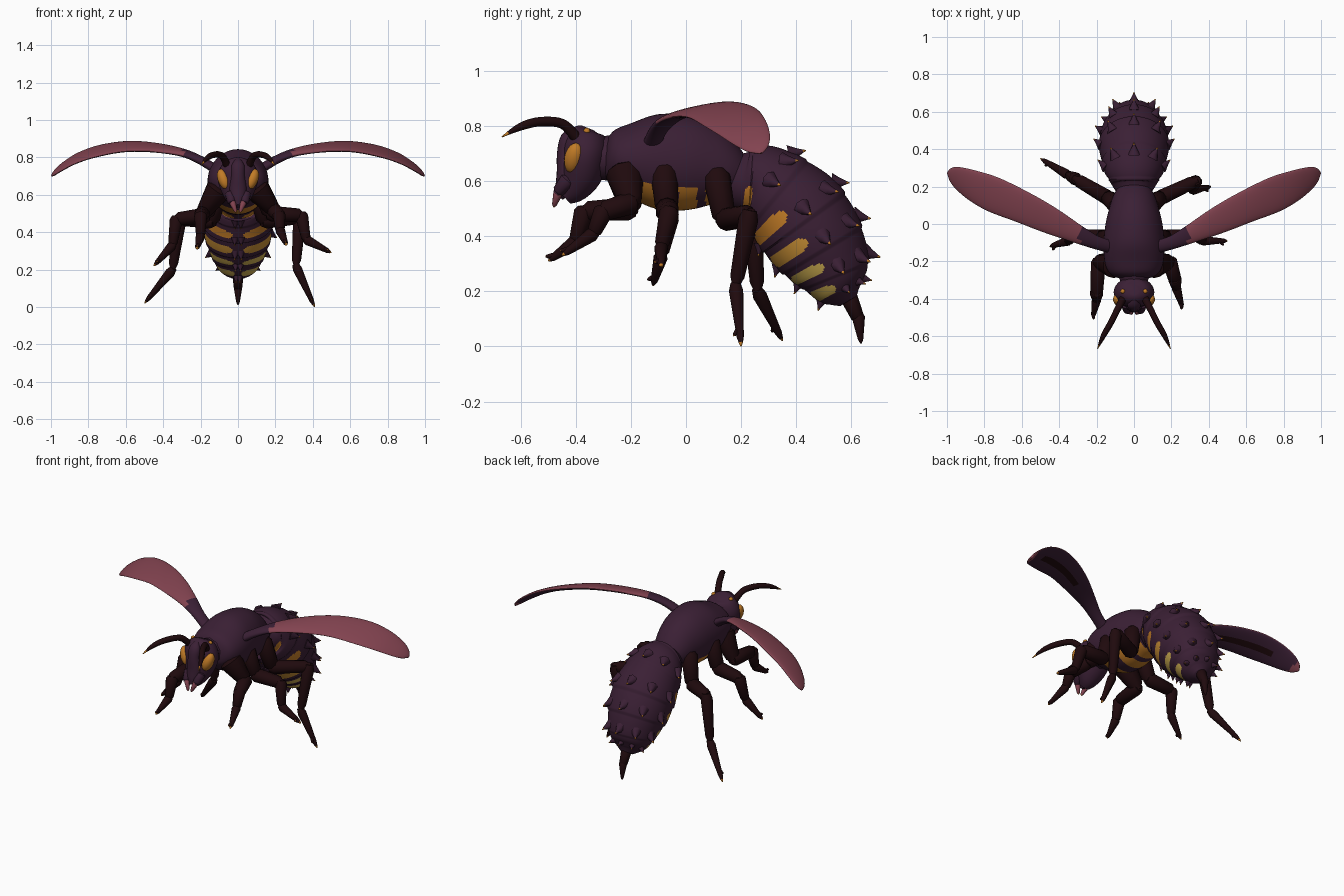
import bpy, bmesh, math
from mathutils import Vector, Matrix

cube = bpy.data.objects.get("Cube")
if cube:
    bpy.data.objects.remove(cube, do_unlink=True)


def material(name, rgb):
    m = bpy.data.materials.new(name)
    m.use_nodes = True
    color = (*rgb, 1)
    m.diffuse_color = color
    m.node_tree.nodes["Principled BSDF"].inputs["Base Color"].default_value = color
    return m


PLUM = material("plum shell", (0.043, 0.014, 0.035))
DARK = material("dark limb", (0.014, 0.003, 0.004))
AMBER = material("amber", (0.54, 0.2, 0.02))
GOLD = material("gold", (0.57, 0.27, 0.035))
YELLOW = material("olive yellow", (0.6, 0.41, 0.08))
ROSE = material("rose wing", (0.225, 0.056, 0.08))
X, Y = Vector((1, 0, 0)), Vector((0, 1, 0))


def smooth(st, n):
    """Catmull-Rom interpolation of stations, n steps per interval."""
    st = [Vector(s) for s in st]
    out = []
    for k in range(len(st) - 1):
        p0, p1, p2, p3 = st[max(k - 1, 0)], st[k], st[k + 1], st[min(k + 2, len(st) - 1)]
        for m in range(n):
            t = m / n
            out.append(p1 + (p2 - p0) * (t / 2) + (p0 * 2 - p1 * 5 + p2 * 4 - p3) * (t * t / 2)
                       + (p1 * 3 - p0 - p2 * 3 + p3) * (t ** 3 / 2))
    return out + [st[-1]]


def frame(st, i, side=None):
    c = Vector(st[i][:3])
    t = (Vector(st[min(i + 1, len(st) - 1)][:3]) - Vector(st[max(i - 1, 0)][:3])).normalized()
    if side is None:
        side = Y if abs(t.x) > 0.8 else X
    s = (side - t * t.dot(side)).normalized()
    return c, s, s.cross(t), t


def loft(bm, st, sides=8, side=None, rule=None):
    """Skin elliptical rings (x, y, z, half width, half height)."""
    rings = []
    for i, v in enumerate(st):
        c, s, up, t = frame(st, i, side)
        a, b = max(v[3], 0.002), max(v[4], 0.002)
        angs = [2 * math.pi * j / sides for j in range(sides)]
        rings.append([bm.verts.new(c + s * a * math.sin(q) - up * b * math.cos(q)) for q in angs])
    faces = [(bm.faces.new(rings[0]), 0, 0), (bm.faces.new(rings[-1]), len(st) - 2, 0)]
    for i in range(len(st) - 1):
        for j in range(sides):
            k = (j + 1) % sides
            f = bm.faces.new((rings[i][j], rings[i][k], rings[i + 1][k], rings[i + 1][j]))
            q = (j + 0.5) * 360 / sides
            faces.append((f, i, min(q, 360 - q)))
    bmesh.ops.recalc_face_normals(bm, faces=[f[0] for f in faces])
    for f, i, q in faces:
        f.normal_update()
        if rule:
            f.material_index = rule(i, q, f)


def finish(bm, name, mats, angle=50):
    me = bpy.data.meshes.new(name)
    bm.to_mesh(me)
    bm.free()
    for m in mats:
        me.materials.append(m)
    ob = bpy.data.objects.new(name, me)
    bpy.context.collection.objects.link(ob)
    bpy.ops.object.select_all(action='DESELECT')
    ob.select_set(True)
    bpy.context.view_layer.objects.active = ob
    bpy.ops.object.shade_smooth_by_angle(angle=math.radians(angle))


def segment(bm, p, q, r0, r1, tip=False, base=0):
    """One tapered limb segment; a tip segment ends in a tiny amber claw."""
    p, q = Vector(p), Vector(q)
    d = (q - p).normalized()
    if not tip:
        q = q + d * r1 * 0.4
    p = p - d * r0 * 0.4
    prof = [(0, r0 * 0.7), (0.12, r0), (0.85, r1), (0.94, r1 * 0.6), (1, 0.002 if tip else r1 * 0.6)]
    st = [(*p.lerp(q, t), r, r) for t, r in prof]
    loft(bm, st, 10, None, lambda i, a, f: 1 if tip and i == 3 else base)


# Thorax with amber belly bands
bands = ((-0.17, -0.1), (-0.03, 0.04), (0.07, 0.14))
bm = bmesh.new()
thorax = smooth([(0, -.295, .69, .06, .06), (0, -.275, .688, .115, .09), (0, -.24, .685, .145, .115),
                 (0, -.18, .678, .16, .145), (0, -.1, .672, .162, .172), (0, 0, .663, .152, .172),
                 (0, .08, .648, .133, .15), (0, .15, .628, .11, .112), (0, .2, .612, .08, .07)], 8)
loft(bm, thorax, 48, X, lambda i, q, f: int(
    q < 62 and any(a < f.calc_center_median().y < b for a, b in bands)))
finish(bm, "thorax", [PLUM, AMBER])

# Abdomen: overlapping segments with paired belly stripes
STEP = 16
abdomen = smooth([(0, .14, .63, .07, .07), (0, .205, .605, .115, .11), (0, .28, .588, .155, .147),
                  (0, .39, .495, .183, .18), (0, .465, .395, .18, .178), (0, .525, .295, .15, .148),
                  (0, .56, .215, .11, .1), (0, .59, .165, .04, .035)], STEP)
for i, v in enumerate(abdomen):
    swell = 0.98 + 0.04 * ((i + STEP // 2) % STEP) / STEP
    v[3] *= swell
    v[4] *= swell
stripes = ((1.4, 1), (2.93, 1), (3.95, 2), (4.93, 3), (5.93, 3))


def stripe(i, q, f):
    for center, index in stripes:
        off = abs((i + 0.5) / STEP - center) / 0.22
        if off < 1:
            trim = 12 * off ** 4
            return index if 10 + trim < q < 80 - trim else 0
    return 0


bm = bmesh.new()
loft(bm, abdomen, 120, X, stripe)
finish(bm, "abdomen", [PLUM, AMBER, GOLD, YELLOW])

# Backward-leaning spines on each abdomen segment
bm = bmesh.new()
for seg in range(2, 7):
    i = seg * STEP + 3
    c, s, up, t = frame(abdomen, i, X)
    for deg in (180, 140, -140, 100, -100, 5, -5):
        q = math.radians(deg)
        out = s * math.sin(q) - up * math.cos(q)
        base = c + s * abdomen[i][3] * math.sin(q) - up * abdomen[i][4] * math.cos(q)
        size = 0.7 if abs(deg) < 20 or seg == 6 else 1
        d = (out + t * 0.9).normalized() * 0.046 * size
        st = [(*(base + d * k), r * size, r * size) for k, r in
              ((-0.4, 0.034), (0.2, 0.018), (0.76, 0.006), (1, 0.001))]
        loft(bm, st, 8, None, lambda n, a, f: int(n == 2))
finish(bm, "abdomen_spines", [PLUM, AMBER])

# Stinger
bm = bmesh.new()
segment(bm, (0, .59, .18), (0, .625, .1), .032, .024)
segment(bm, (0, .625, .11), (0, .635, .01), .024, .01, True)
finish(bm, "stinger", [DARK, DARK])

# Head with raised face ridge, neck and jaws
bm = bmesh.new()
loft(bm, smooth([(0, -.355, .792, .025, .025), (0, -.36, .775, .072, .06), (0, -.363, .73, .102, .08),
                 (0, -.367, .68, .108, .08), (0, -.382, .62, .09, .075), (0, -.41, .57, .06, .055),
                 (0, -.44, .54, .03, .03)], 4), 32, X)
loft(bm, smooth([(0, -.4, .785, .015, .015), (0, -.428, .755, .035, .027), (0, -.435, .7, .037, .033),
                 (0, -.433, .63, .047, .036), (0, -.445, .57, .035, .03), (0, -.46, .54, .015, .015)], 4), 20, X)
finish(bm, "head", [PLUM])
bm = bmesh.new()
segment(bm, (0, -.34, .68), (0, -.25, .685), .075, .085)
finish(bm, "neck", [PLUM])
bm = bmesh.new()
for sx in (-1, 1):
    segment(bm, (sx * .04, -.43, .6), (sx * .035, -.465, .56), .03, .022)
    segment(bm, (sx * .03, -.463, .56), (sx * .01, -.48, .505), .018, .009, True, 2)
finish(bm, "jaws", [PLUM, AMBER, ROSE])

# Eyes and crown dots
bm = bmesh.new()
for sx in (-1, 1):
    tilt = Matrix.Rotation(math.radians(-12), 4, 'X') @ Matrix.Rotation(math.radians(sx * 20), 4, 'Y')
    for pos, size in (((sx * .077, -.407, .683), (.031, .034, .058)), ((sx * .06, -.36, .781), (.012,) * 3)):
        m = Matrix.Translation(pos) @ tilt @ Matrix.Diagonal((*size, 1))
        bmesh.ops.create_uvsphere(bm, u_segments=20, v_segments=12, radius=1, matrix=m)
finish(bm, "eyes", [AMBER])

# Antennae
for sx, label in ((1, "left"), (-1, "right")):
    bm = bmesh.new()
    path = smooth([(sx * .06, -.4, .76, .02, .02), (sx * .085, -.45, .808, .018, .018),
                   (sx * .125, -.53, .815, .017, .017), (sx * .165, -.6, .797, .014, .014),
                   (sx * .195, -.668, .76, .002, .002)], 5)
    loft(bm, path, 10, X, lambda i, q, f: int(i > 17))
    finish(bm, label + "_antenna", [DARK, AMBER])


# Wings: rose above and on the rim, plum below with a dark streak, plum root
def wing_color(i, q, f):
    x, n = abs(f.calc_center_median().x), f.normal.z
    if x < 0.29:
        return 0
    across = abs(math.sin(math.radians(q)))
    if n > -0.45 or across > 0.95 or x > 0.96:
        return 1
    return 2 if 0.45 < x < 0.85 and across < 0.3 else 0


half_wing = [(.11, -.125, .73, .035, .025), (.2, -.1, .785, .036, .022), (.3, -.055, .826, .05, .018),
             (.45, .02, .852, .075, .016), (.6, .092, .857, .09, .016), (.75, .157, .833, .1, .015),
             (.86, .205, .796, .088, .014), (.94, .245, .75, .065, .012), (.98, .265, .718, .038, .009),
             (.996, .272, .7, .006, .004)]
for sx, label in ((1, "left"), (-1, "right")):
    bm = bmesh.new()
    loft(bm, smooth([(sx * s[0], *s[1:]) for s in half_wing], 4), 28, Vector((0, 1, .27)), wing_color)
    finish(bm, label + "_wing", [PLUM, ROSE, DARK])

# Legs: hip, upper joint, knee, ankle, foot
legs = {
    "left_front_leg": [(.11, -.22, .62), (.19, -.2, .52), (.22, -.3, .49), (.225, -.335, .41), (.26, -.45, .33)],
    "right_front_leg": [(-.11, -.22, .62), (-.19, -.2, .5), (-.2, -.37, .49), (-.2, -.4, .38), (-.22, -.5, .31)],
    "left_middle_leg": [(.12, -.08, .64), (.17, -.07, .5), (.34, -.06, .49), (.365, -.09, .36), (.5, -.09, .29)],
    "right_middle_leg": [(-.12, -.08, .64), (-.17, -.07, .49), (-.33, -.06, .47), (-.35, -.09, .33), (-.45, -.12, .22)],
    "left_back_leg": [(.1, .11, .62), (.14, .14, .46), (.33, .23, .48), (.31, .18, .22), (.41, .2, 0)],
    "right_back_leg": [(-.1, .11, .62), (-.14, .14, .46), (-.31, .24, .47), (-.35, .26, .2), (-.5, .35, .02)],
}
for name, pts in legs.items():
    radii = (.07 if "front" in name else .05, .042, .036, .026, .013)
    bm = bmesh.new()
    for k in range(4):
        segment(bm, pts[k], pts[k + 1], radii[k], radii[k + 1], k == 3)
    # Short spur beside the foot
    ankle, foot = Vector(pts[3]), Vector(pts[4])
    root = ankle.lerp(foot, 0.7)
    segment(bm, root, root + (foot - ankle) * 0.15 + Vector((0, -.025, .005)), .012, .007, True)
    finish(bm, name, [DARK, AMBER])
